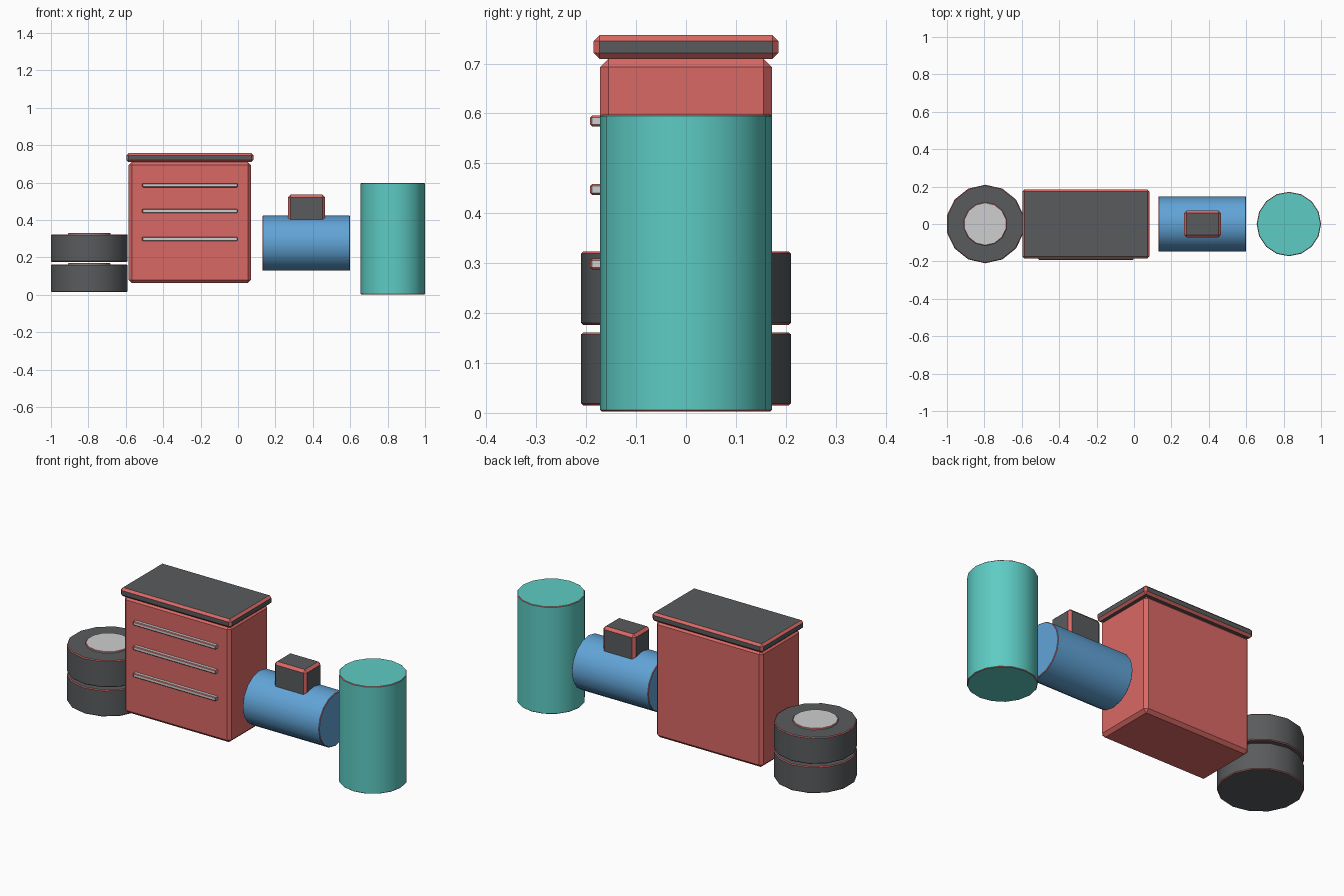
import bpy
import bmesh
from math import radians
from mathutils import Matrix

cube = bpy.data.objects.get("Cube")
if cube:
    bpy.data.objects.remove(cube, do_unlink=True)


def material(name, rgb):
    mat = bpy.data.materials.new(name)
    mat.use_nodes = True
    mat.diffuse_color = (*rgb, 1)
    mat.node_tree.nodes["Principled BSDF"].inputs["Base Color"].default_value = (*rgb, 1)
    return mat


RED = material("coral red", (0.70, 0.14, 0.13))
DARK = material("charcoal", (0.10, 0.105, 0.11))
METAL = material("light metal", (0.62, 0.62, 0.63))
BLUE = material("blue", (0.12, 0.37, 0.68))
TEAL = material("teal", (0.11, 0.60, 0.55))


def finish(bm, name, mat, bevel, place):
    """Bevel the sharp edges in red, then place and smooth the part."""
    for face in bm.faces:
        face.material_index = 1
    sharp = [e for e in bm.edges if e.calc_face_angle() > radians(30)]
    bmesh.ops.bevel(bm, geom=sharp, offset=bevel, segments=1, affect='EDGES',
                    material=0, clamp_overlap=True)
    bm.transform(place)
    mesh = bpy.data.meshes.new(name)
    bm.to_mesh(mesh)
    bm.free()
    mesh.materials.append(RED)
    mesh.materials.append(mat)
    obj = bpy.data.objects.new(name, mesh)
    bpy.context.collection.objects.link(obj)
    bpy.ops.object.select_all(action='DESELECT')
    obj.select_set(True)
    bpy.context.view_layer.objects.active = obj
    bpy.ops.object.shade_smooth_by_angle(angle=radians(30))


def box(name, mat, low, high, bevel):
    bm = bmesh.new()
    bmesh.ops.create_cube(bm, size=1)
    for v in bm.verts:
        v.co = [h if c > 0 else l for c, l, h in zip(v.co, low, high)]
    finish(bm, name, mat, bevel, Matrix())


def cylinder(name, mat, centre, radius, length, sides, bevel, turn=Matrix()):
    bm = bmesh.new()
    bmesh.ops.create_cone(bm, cap_ends=True, segments=sides, radius1=radius,
                          radius2=radius, depth=length)
    finish(bm, name, mat, bevel, Matrix.Translation(centre) @ turn)


# Stacked tyres with metal hubs
for label, z in (("lower", 0.088), ("upper", 0.25)):
    cylinder(label + "_tyre", DARK, (-0.795, 0, z), 0.21, 0.147, 14, 0.004)
    cylinder(label + "_hub", METAL, (-0.795, 0, z + 0.005), 0.116, 0.152, 14, 0.003)

# Tool cabinet, its worktop and drawer handles
box("cabinet", RED, (-0.585, -0.172, 0.063), (0.07, 0.172, 0.71), 0.017)
box("worktop", DARK, (-0.597, -0.185, 0.709), (0.083, 0.185, 0.757), 0.012)
for i, z in enumerate((0.585, 0.448, 0.298)):
    box(f"drawer_handle_{i + 1}", METAL, (-0.512, -0.192, z - 0.011),
        (-0.002, -0.165, z + 0.011), 0.004)

# Compressor tank lying on its side, with a motor on top
cylinder("compressor_tank", BLUE, (0.365, 0, 0.276), 0.147, 0.47, 16, 0.003,
         Matrix.Rotation(radians(90), 4, 'Y'))
box("compressor_motor", DARK, (0.267, -0.072, 0.385), (0.465, 0.072, 0.535), 0.014)

# Oil drum
cylinder("oil_drum", TEAL, (0.828, 0, 0.3), 0.172, 0.595, 16, 0.003)
